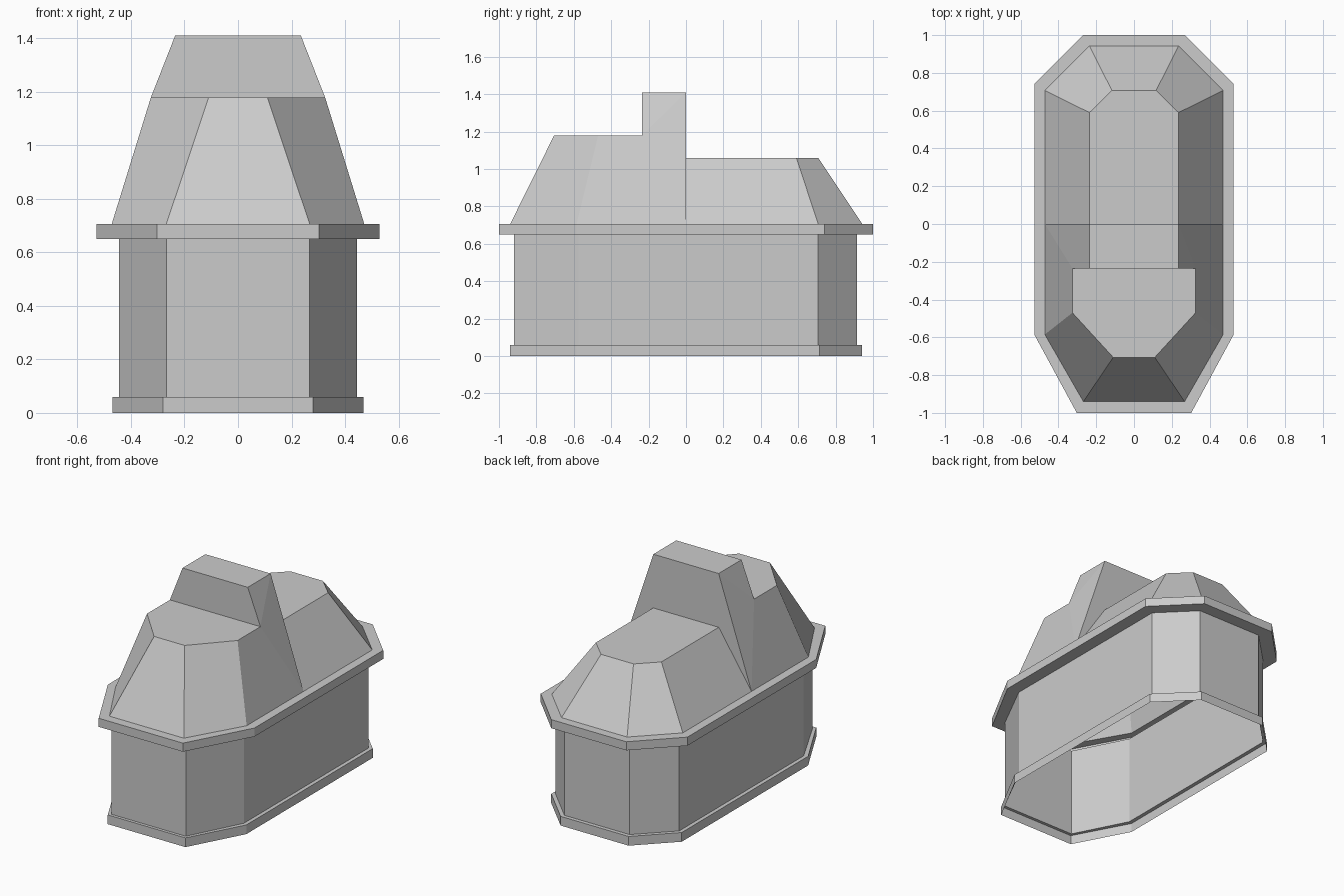
import bpy, bmesh

if "Cube" in bpy.data.objects:
    bpy.data.objects.remove(bpy.data.objects["Cube"])


def finish(name, bm):
    bmesh.ops.remove_doubles(bm, verts=bm.verts, dist=0.0005)
    bmesh.ops.recalc_face_normals(bm, faces=bm.faces)
    mesh = bpy.data.meshes.new(name)
    bm.to_mesh(mesh)
    bm.free()
    obj = bpy.data.objects.new(name, mesh)
    bpy.context.collection.objects.link(obj)
    return obj


def mirrored(p):
    return (-p[0], p[1], p[2])


def loft(name, rings):
    """Open shell through rings given as (right-hand plan, height)."""
    bm = bmesh.new()
    loops = []
    for plan, z in rings:
        right = [(x, y, z) for x, y in plan]
        ring = right + [mirrored(p) for p in reversed(right)]
        loops.append([bm.verts.new(p) for p in ring])
    for a, b in zip(loops, loops[1:]):
        n = len(a)
        for i in range(n):
            j = (i + 1) % n
            bm.faces.new((a[i], a[j], b[j], b[i]))
    return finish(name, bm)


def symmetric(name, sides, centres):
    """Side faces are copied across x; centre faces are completed across x."""
    bm = bmesh.new()
    polys = []
    for f in sides:
        polys += [f, [mirrored(p) for p in reversed(f)]]
    for f in centres:
        polys.append(list(f) + [mirrored(p) for p in reversed(f)])
    for f in polys:
        bm.faces.new([bm.verts.new(p) for p in f])
    return finish(name, bm)


# Right-hand half plans, front to back
base = [(0.28, -0.94), (0.47, -0.585), (0.47, 0.715), (0.245, 0.94)]
wall = [(0.268, -0.92), (0.445, -0.575), (0.445, 0.705), (0.235, 0.915)]
cornice = [(0.303, -1.0), (0.528, -0.585), (0.528, 0.74), (0.27, 1.0)]
eaves = [(0.268, -0.94), (0.472, -0.585), (0.472, 0.707), (0.236, 0.943)]
Z0, Z1, Z2, Z3 = 0.06, 0.65, 0.706, 1.41

# Hollow body: plinth, walls and overhanging cornice
loft("plinth", [(base, 0), (base, Z0), (wall, Z0)])
loft("walls", [(wall, Z0), (wall, Z1)])
loft("cornice", [(wall, Z1), (cornice, Z1), (cornice, Z2), (eaves, Z2)])

# Roof key points
e0, e1, e2, e3 = [(x, y, Z2) for x, y in eaves]
mid_f, mid_b = (0.472, -0.235, Z2), (0.472, 0, Z2)
f0, f1, f2 = (0.11, -0.706, 1.178), (0.326, -0.47, 1.178), (0.326, -0.235, 1.178)
t0, t1 = (0.235, -0.235, Z3), (0.235, 0, Z3)
b0, b1, b2 = (0.236, 0, 1.06), (0.236, 0.59, 1.06), (0.117, 0.707, 1.06)

# Front roof
symmetric("front_roof",
          [[e0, e1, f1, f0], [e1, mid_f, f2, f1]],
          [[e0, f0], [f0, f1, f2]])

# Raised crest with sloping flanks
symmetric("roof_crest",
          [[f2, t1, t0], [f2, mid_b, t1], [f2, mid_f, mid_b],
           [mid_b, b0, t1]],
          [[f2, t0], [t0, t1], [t1, b0]])

# Rear roof
symmetric("rear_roof",
          [[mid_b, e2, b1, b0], [e2, e3, b2, b1]],
          [[b0, b1, b2], [b2, e3]])
